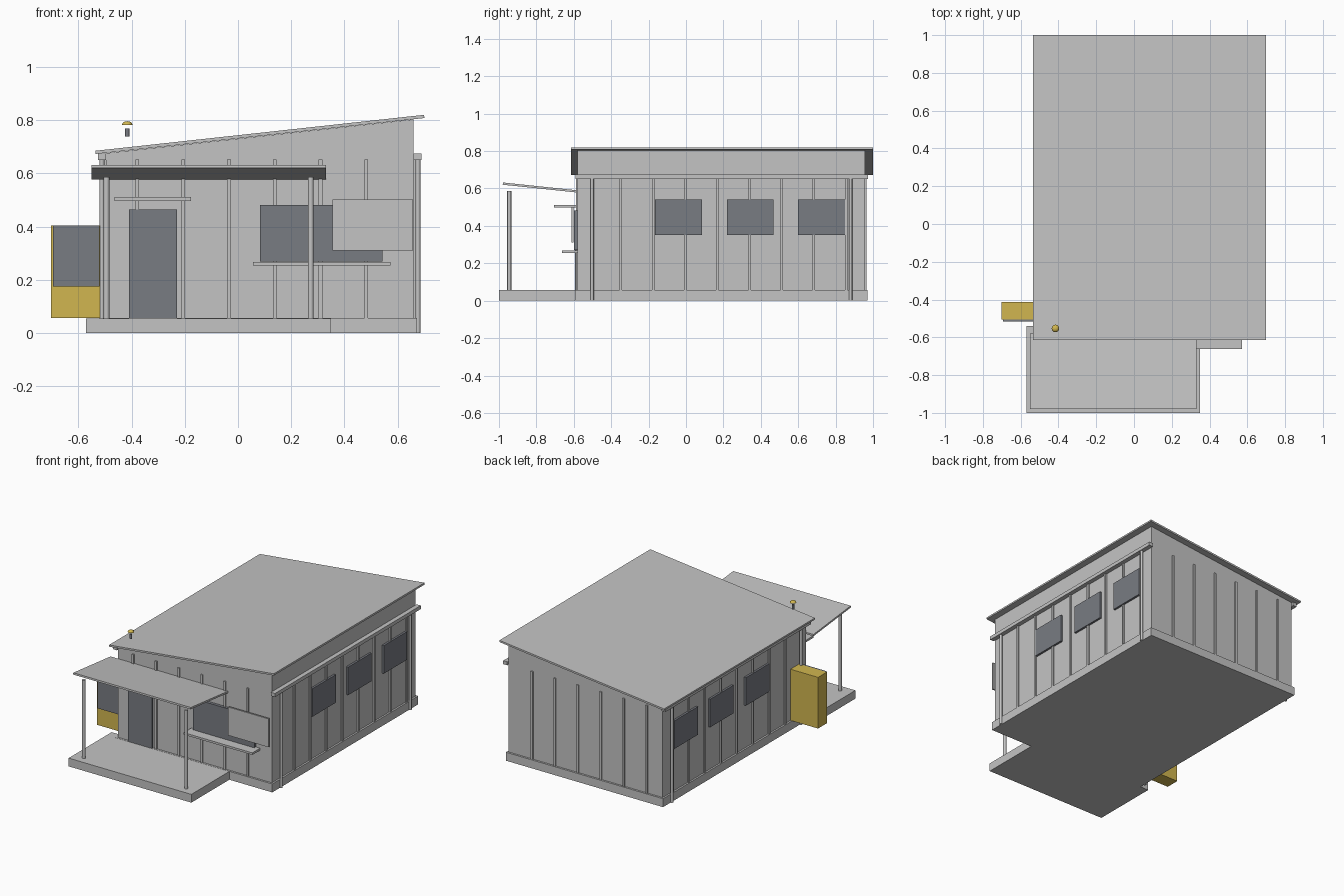
import bpy, math

cube = bpy.data.objects.get("Cube")
if cube:
    bpy.data.objects.remove(cube, do_unlink=True)


def material(name, rgb):
    m = bpy.data.materials.new(name)
    m.use_nodes = True
    m.diffuse_color = (*rgb, 1)
    m.node_tree.nodes["Principled BSDF"].inputs["Base Color"].default_value = (*rgb, 1)
    return m


GREY = material("light grey", (0.55, 0.55, 0.55))
GLASS = material("dark glass", (0.19, 0.20, 0.225))
YELLOW = material("yellow", (0.64, 0.47, 0.08))


def mesh_object(name, verts, faces, mat):
    me = bpy.data.meshes.new(name)
    me.from_pydata(verts, [], faces)
    me.materials.append(mat)
    ob = bpy.data.objects.new(name, me)
    bpy.context.collection.objects.link(ob)
    return ob


def prism(name, profile, axis, start, end, mat):
    """Extrude a closed 2D profile along x or y."""
    n = len(profile)

    def place(p, d):
        return (d, p[0], p[1]) if axis == "x" else (p[0], d, p[1])

    verts = [place(p, d) for d in (start, end) for p in profile]
    faces = [[i, (i + 1) % n, (i + 1) % n + n, i + n] for i in range(n)]
    faces += [list(range(n))[::-1], list(range(n, 2 * n))]
    if axis == "y":
        faces = [f[::-1] for f in faces]
    return mesh_object(name, verts, faces, mat)


def box(name, x, y, z, mat=GREY):
    profile = [(y[0], z[0]), (y[1], z[0]), (y[1], z[1]), (y[0], z[1])]
    return prism(name, profile, "x", x[0], x[1], mat)


def rod(name, x, y, z, radius, mat=GREY):
    bpy.ops.mesh.primitive_cylinder_add(vertices=12, radius=radius, depth=z[1] - z[0],
                                        location=(x, y, (z[0] + z[1]) / 2))
    ob = bpy.context.object
    ob.name = name
    ob.data.materials.append(mat)
    bpy.ops.object.shade_smooth_by_angle(angle=math.radians(40))
    return ob


# House extents
LEFT, RIGHT = -0.495, 0.66
FRONT, BACK = -0.58, 0.957
FLOOR = 0.057

# Foundation and porch slab
box("foundation", (LEFT - 0.012, RIGHT + 0.012), (FRONT - 0.013, BACK + 0.013), (0, FLOOR))
box("porch_slab", (-0.57, 0.35), (-1, -0.54), (0, FLOOR - 0.001))

# Walls with a sloping top, and the mono-pitch roof
prism("walls", [(LEFT, FLOOR), (RIGHT, FLOOR), (RIGHT, 0.803), (LEFT, 0.676)],
      "y", FRONT, BACK, GREY)
prism("main_roof", [(-0.535, 0.673), (0.7, 0.808), (0.699, 0.82), (-0.536, 0.685)],
      "y", -0.615, 1.0, GREY)

# Vertical battens on all four walls
PITCH, HALF, PROUD, TOP = 0.172, 0.007, 0.009, 0.653
for i in range(6):
    x = -0.378 + PITCH * i
    span = (x - HALF, x + HALF)
    box("front_batten", span, (FRONT - PROUD, FRONT), (FLOOR, TOP))
    box("back_batten", span, (BACK, BACK + PROUD), (FLOOR, TOP))
for i in range(8):
    y = -0.348 + PITCH * i
    for wall, out in ((LEFT, -PROUD), (RIGHT, PROUD)):
        box("side_batten", sorted((wall, wall + out)), (y - HALF, y + HALF), (FLOOR, TOP))

# Side windows, gutters and downpipes
for wall, sign in ((LEFT, -1), (RIGHT, 1)):
    for y in (-0.165, 0.218, 0.6):
        box("side_window", sorted((wall, wall + sign * 0.014)), (y, y + 0.25), (0.35, 0.54), GLASS)
    box("gutter", sorted((wall, wall + sign * 0.03)), (-0.59, 0.972), (0.65, 0.674))
    for y in (-0.502, 0.88):
        rod("downpipe", wall + sign * 0.016, y, (0, 0.655), 0.009)

# Door and canopy
box("door", (-0.41, -0.23), (-0.593, FRONT), (FLOOR, 0.465), GLASS)
box("door_canopy", (-0.463, -0.177), (-0.706, FRONT), (0.497, 0.511))

# Front serving window, counter and sliding shutter
box("front_window", (0.082, 0.542), (-0.6, FRONT), (0.27, 0.482), GLASS)
box("counter", (0.057, 0.572), (-0.663, FRONT), (0.254, 0.268))
box("sliding_shutter", (0.354, 0.658), (-0.613, -0.602), (0.31, 0.502))

# Porch roof rising to the front, on two posts
prism("porch_roof", [(-0.98, 0.62), (-0.58, 0.578), (-0.58, 0.59), (-0.979, 0.632)],
      "x", -0.55, 0.331, GREY)
for x in (-0.494, 0.273):
    rod("porch_post", x, -0.945, (FLOOR - 0.002, 0.587), 0.011)

# Side cabinet with a dark front panel
box("cabinet", (-0.702, LEFT), (-0.505, -0.412), (FLOOR, 0.404), YELLOW)
box("cabinet_panel", (-0.694, -0.52), (-0.516, -0.505), (0.176, 0.404), GLASS)

# Roof beacon: short stem and half-dome cap
rod("beacon_stem", -0.416, -0.553, (0.738, 0.768), 0.008, GLASS)
bpy.ops.mesh.primitive_uv_sphere_add(segments=16, ring_count=8, radius=0.02)
cap = bpy.context.object
cap.name = "beacon_cap"
for v in cap.data.vertices:
    v.co.z = max(v.co.z, 0) * 0.7
cap.location = (-0.416, -0.553, 0.782)
cap.data.materials.append(YELLOW)
bpy.ops.object.shade_smooth_by_angle(angle=math.radians(40))
